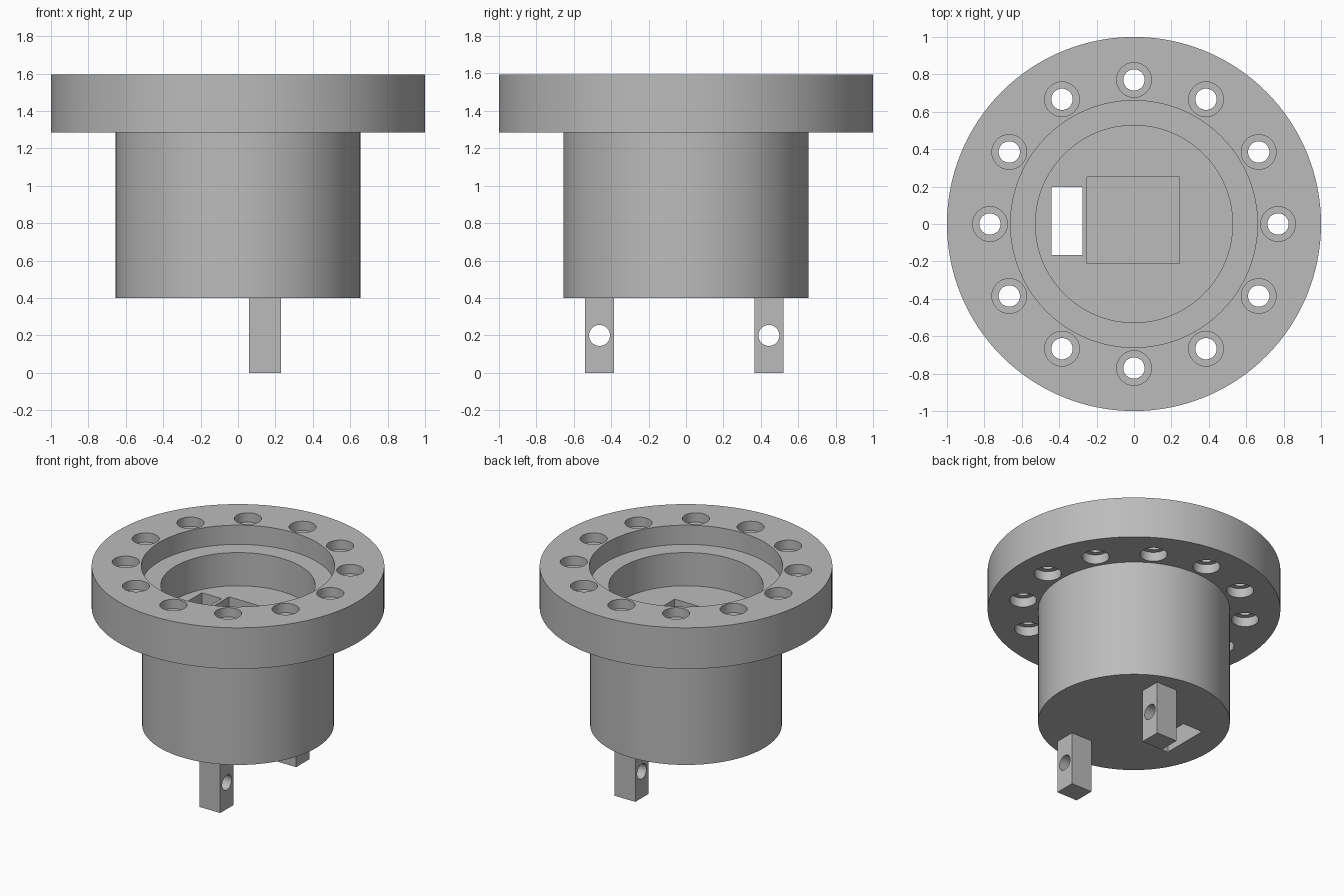
import bpy, bmesh, math
from mathutils import Matrix, Vector

default = bpy.data.objects.get("Cube")
if default:
    bpy.data.objects.remove(default, do_unlink=True)

# Single grey material
grey = bpy.data.materials.new("light_grey")
grey.use_nodes = True
colour = (0.5, 0.5, 0.5, 1)
grey.diffuse_color = colour
grey.node_tree.nodes["Principled BSDF"].inputs["Base Color"].default_value = colour


def lathe(bm, profile, centre=(0, 0), steps=96):
    """Revolve (radius, z) points that start and end on the axis."""
    cx, cy = centre
    verts = [bm.verts.new((cx + r, cy, z)) for r, z in profile]
    edges = [bm.edges.new(pair) for pair in zip(verts, verts[1:])]
    bmesh.ops.spin(bm, geom=verts + edges, cent=(cx, cy, 0), axis=(0, 0, 1),
                   angle=math.tau, steps=steps, use_merge=True)


def box(bm, low, high):
    low, high = Vector(low), Vector(high)
    size = Matrix.Diagonal((*(high - low), 1))
    bmesh.ops.create_cube(bm, size=1, matrix=Matrix.Translation((low + high) / 2) @ size)


def finish(name, bm):
    bmesh.ops.remove_doubles(bm, verts=bm.verts, dist=0.0001)
    bmesh.ops.recalc_face_normals(bm, faces=bm.faces)
    mesh = bpy.data.meshes.new(name)
    bm.to_mesh(mesh)
    bm.free()
    mesh.materials.append(grey)
    obj = bpy.data.objects.new(name, mesh)
    bpy.context.collection.objects.link(obj)
    return obj


def cut(obj, cutter):
    """Subtract the cutter, then smooth the round walls."""
    cutter.hide_render = True
    mod = obj.modifiers.new("holes", 'BOOLEAN')
    mod.operation, mod.solver, mod.object = 'DIFFERENCE', 'EXACT', cutter
    bpy.ops.object.select_all(action='DESELECT')
    obj.select_set(True)
    bpy.context.view_layer.objects.active = obj
    bpy.ops.object.modifier_apply(modifier=mod.name)
    bpy.data.objects.remove(cutter, do_unlink=True)
    bpy.ops.object.shade_smooth_by_angle(angle=math.radians(30))


# Flanged housing with a stepped bore
TOP, FLANGE, BASE, FLOOR = 1.595, 1.285, 0.4, 1.2
bm = bmesh.new()
lathe(bm, [(0, BASE), (0.655, BASE), (0.655, FLANGE), (1, FLANGE), (1, TOP),
           (0.66, TOP), (0.66, 1.45), (0.527, 1.45), (0.527, FLOOR), (0, FLOOR)], steps=128)
housing = finish("flanged_housing", bm)

# Bolt holes counterbored from both sides
bm = bmesh.new()
wide, narrow, depth, over = 0.093, 0.057, 0.07, 0.05
for i in range(12):
    a = math.tau * i / 12
    lathe(bm, [(0, FLANGE - over), (wide, FLANGE - over), (wide, FLANGE + depth),
               (narrow, FLANGE + depth), (narrow, TOP - depth), (wide, TOP - depth),
               (wide, TOP + over), (0, TOP + over)],
          (0.77 * math.cos(a), 0.77 * math.sin(a)), 32)

# Through slot and blind square pocket in the bore floor
box(bm, (-0.44, -0.165, BASE - over), (-0.275, 0.198, FLOOR + over))
box(bm, (-0.25, -0.21, 0.6), (0.242, 0.25, FLOOR + over))
cut(housing, finish("housing_cutter", bm))

# Two lugs under the housing, each with a cross hole
for name, y in (("front_lug", -0.462), ("back_lug", 0.443)):
    bm = bmesh.new()
    box(bm, (0.058, y - 0.078, 0), (0.23, y + 0.078, BASE))
    lug = finish(name, bm)
    bm = bmesh.new()
    place = Matrix.Translation((0.144, y, 0.2)) @ Matrix.Rotation(math.pi / 2, 4, 'Y')
    bmesh.ops.create_cone(bm, cap_ends=True, segments=48, radius1=0.056, radius2=0.056,
                          depth=0.4, matrix=place)
    cut(lug, finish("lug_cutter", bm))
